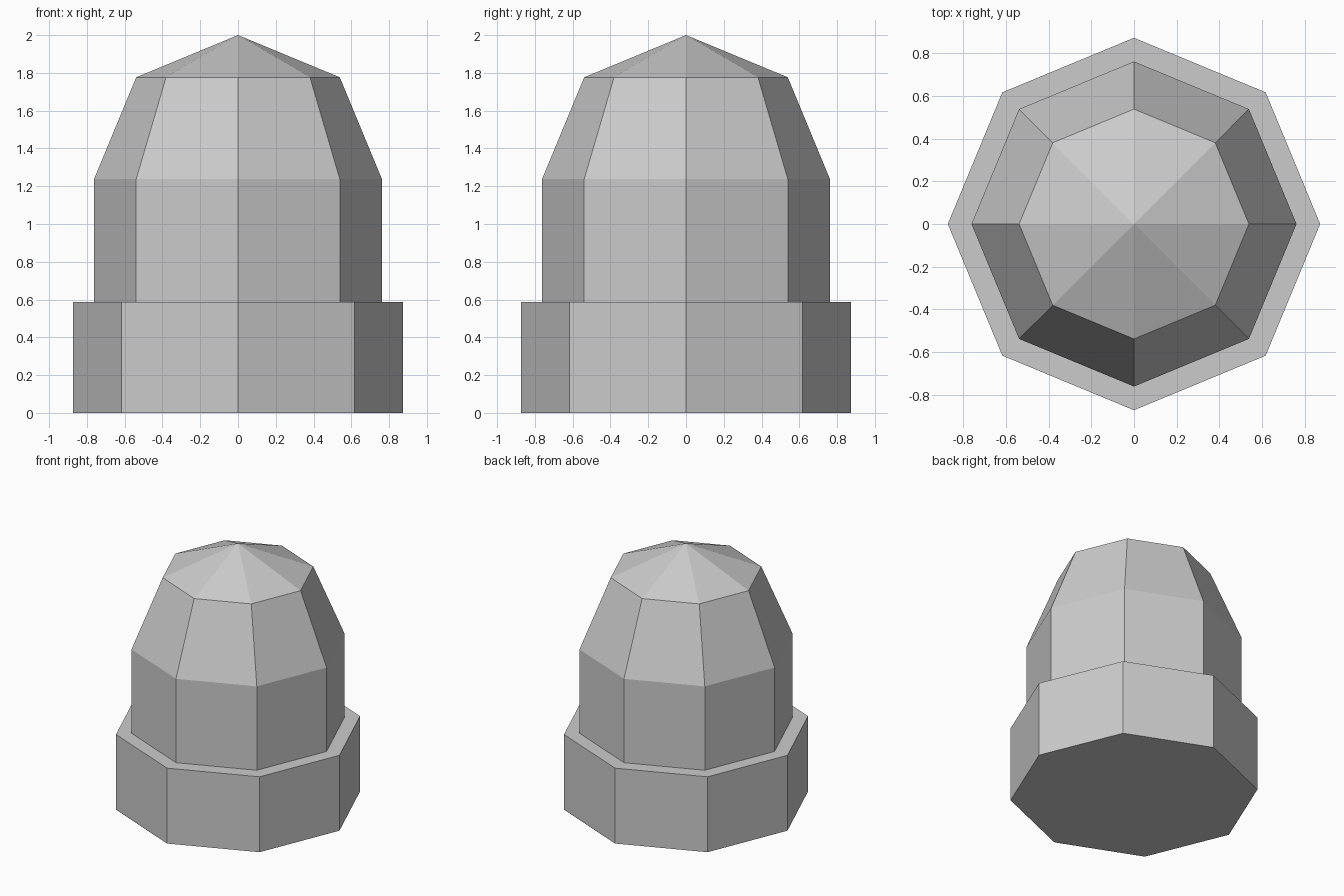
import bpy, bmesh
from math import cos, sin, pi

if "Cube" in bpy.data.objects:
    bpy.data.objects.remove(bpy.data.objects["Cube"])

SIDES = 8
BASE_R, BASE_H = 0.873, 0.586
BODY_R = 0.762
DOME_Z = 2.0 - BODY_R


def lathe(name, profile, top_z):
    """Stack octagonal rings (radius, z), cap the bottom and close to a point."""
    bm = bmesh.new()
    rings = [[bm.verts.new((r * cos(2 * pi * i / SIDES), r * sin(2 * pi * i / SIDES), z))
              for i in range(SIDES)] for r, z in profile]
    tip = bm.verts.new((0, 0, top_z))
    bm.faces.new(rings[0][::-1])
    for i in range(SIDES):
        j = (i + 1) % SIDES
        for lo, hi in zip(rings, rings[1:]):
            bm.faces.new((lo[i], lo[j], hi[j], hi[i]))
        bm.faces.new((rings[-1][i], rings[-1][j], tip))
    bmesh.ops.recalc_face_normals(bm, faces=bm.faces[:])
    mesh = bpy.data.meshes.new(name)
    bm.to_mesh(mesh)
    bm.free()
    obj = bpy.data.objects.new(name, mesh)
    bpy.context.collection.objects.link(obj)
    return obj


# Wide collar, narrower straight body, then a two-step faceted dome
lathe("domed_post_cap", [
    (BASE_R, 0), (BASE_R, BASE_H),
    (BODY_R, BASE_H), (BODY_R, DOME_Z),
    (BODY_R * cos(pi / 4), DOME_Z + BODY_R * sin(pi / 4)),
], DOME_Z + BODY_R)
